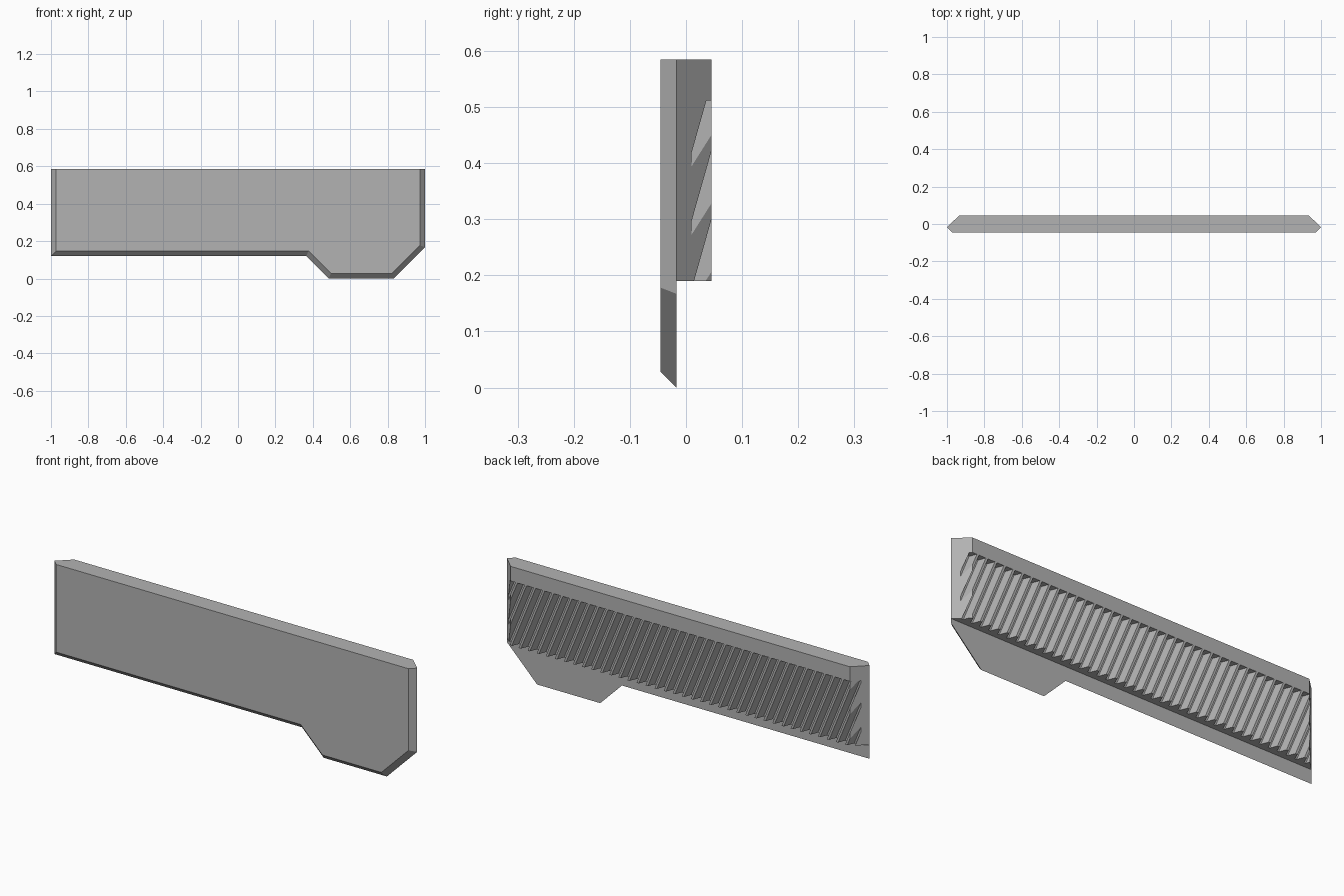
import bpy
import bmesh

if "Cube" in bpy.data.objects:
    bpy.data.objects.remove(bpy.data.objects["Cube"], do_unlink=True)

TOP = 0.585
SEAM = -0.017            # plane where the plate meets the ribbed block
BACK = 0.045
SLANT = -0.41            # sideways lean of the grooves per unit of height
PITCH = 0.05

grey = bpy.data.materials.new("plain_grey")
grey.use_nodes = True
colour = (0.45, 0.45, 0.45, 1)
grey.diffuse_color = colour
grey.node_tree.nodes["Principled BSDF"].inputs["Base Color"].default_value = colour


def add_loft(bm, ring_a, ring_b):
    """Close the solid between two matching rings of points."""
    a = [bm.verts.new(p) for p in ring_a]
    b = [bm.verts.new(p) for p in ring_b]
    bm.faces.new(a)
    bm.faces.new(b[::-1])
    for i in range(len(a)):
        j = (i + 1) % len(a)
        bm.faces.new((a[j], a[i], b[i], b[j]))


def finish(name, bm):
    bmesh.ops.recalc_face_normals(bm, faces=bm.faces)
    mesh = bpy.data.meshes.new(name)
    bm.to_mesh(mesh)
    bm.free()
    mesh.materials.append(grey)
    obj = bpy.data.objects.new(name, mesh)
    bpy.context.collection.objects.link(obj)
    return obj


# Front plate with a bevelled rim and a dropped tab
outer = [(-1, TOP), (1, TOP), (1, 0.167), (0.833, 0),
         (0.485, 0), (0.365, 0.12), (-1, 0.12)]
inner = [(-0.972, TOP), (0.972, TOP), (0.972, 0.178), (0.822, 0.028),
         (0.497, 0.028), (0.377, 0.148), (-0.972, 0.148)]
bm = bmesh.new()
add_loft(bm, [(x, -BACK, z) for x, z in inner], [(x, SEAM, z) for x, z in outer])
finish("front_plate", bm)

# Rear block with tapered ends
plan = [(-1, SEAM), (1, SEAM), (0.935, BACK), (-0.935, BACK)]
bm = bmesh.new()
add_loft(bm, [(x, y, 0.19) for x, y in plan], [(x, y, TOP) for x, y in plan])
block = finish("ribbed_back", bm)

# Slanted grooves, open at the bottom edge and stopped below the top
section = [(-0.005, 0.01), (0.005, 0.01), (0.021, 0.05), (-0.021, 0.05)]
bm = bmesh.new()
for k in range(-42, 5):
    rings = []
    for z in (0.15, 0.512):
        centre = 0.935 + k * PITCH + SLANT * (z - 0.496)
        rings.append([(centre + x, y, z) for x, y in section])
    add_loft(bm, *rings)
cutter = finish("groove_cutter", bm)
cutter.hide_render = True

cut = block.modifiers.new("grooves", 'BOOLEAN')
cut.operation = 'DIFFERENCE'
cut.solver = 'EXACT'
cut.object = cutter
bpy.context.view_layer.objects.active = block
bpy.ops.object.modifier_apply(modifier=cut.name)
bpy.data.objects.remove(cutter, do_unlink=True)
